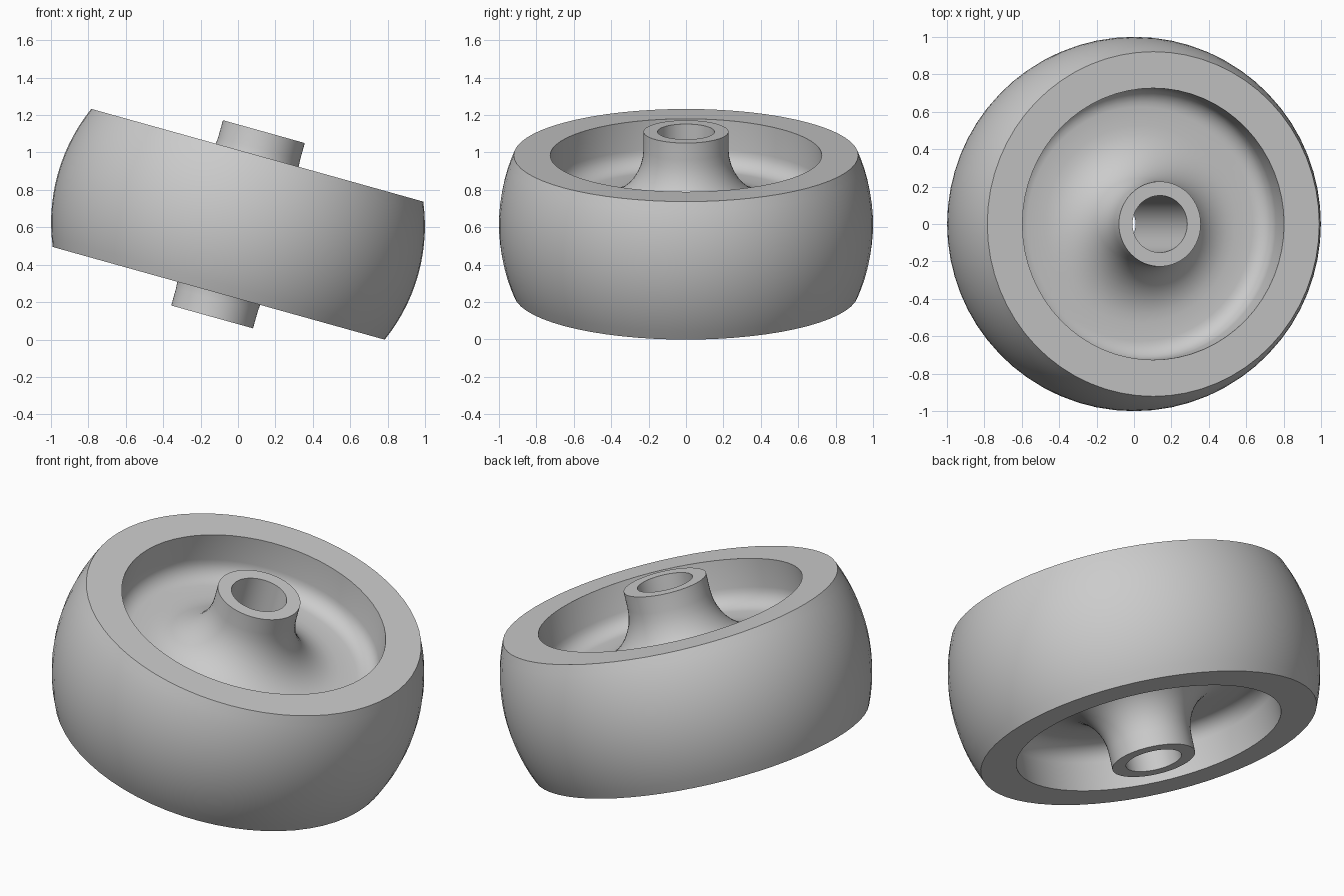
import bpy
import bmesh
from math import cos, sin, pi, radians, asin
from mathutils import Matrix

cube = bpy.data.objects.get("Cube")
if cube:
    bpy.data.objects.remove(cube, do_unlink=True)

TILT = radians(15.6)
CENTRE_Z = 0.616
SEGMENTS = 64

grey = bpy.data.materials.new("plain_grey")
grey.use_nodes = True
colour = (0.6, 0.6, 0.6, 1)
grey.diffuse_color = colour
grey.node_tree.nodes["Principled BSDF"].inputs["Base Color"].default_value = colour


def arc(centre, radius, start, end, steps):
    """Points (radius, height) along a circular arc, angles in radians."""
    return [(centre[0] + radius * cos(start + (end - start) * i / steps),
             centre[1] + radius * sin(start + (end - start) * i / steps))
            for i in range(steps + 1)]


def mirrored(upper):
    """Close an upper half profile with its mirror image below."""
    return upper + [(r, -h) for r, h in reversed(upper)]


def lathe(name, profile):
    """Revolve a closed profile around the tilted axle."""
    bm = bmesh.new()
    rings = [[bm.verts.new((r * cos(2 * pi * s / SEGMENTS),
                            r * sin(2 * pi * s / SEGMENTS), h))
              for r, h in profile] for s in range(SEGMENTS)]
    for s in range(SEGMENTS):
        a, b = rings[s], rings[(s + 1) % SEGMENTS]
        for i in range(len(profile)):
            j = (i + 1) % len(profile)
            bm.faces.new((a[i], b[i], b[j], a[j]))
    bmesh.ops.recalc_face_normals(bm, faces=bm.faces)
    bm.transform(Matrix.Translation((0, 0, CENTRE_Z)) @ Matrix.Rotation(TILT, 4, 'Y'))
    mesh = bpy.data.meshes.new(name)
    bm.to_mesh(mesh)
    bm.free()
    mesh.materials.append(grey)
    obj = bpy.data.objects.new(name, mesh)
    bpy.context.collection.objects.link(obj)
    bpy.ops.object.select_all(action='DESELECT')
    obj.select_set(True)
    bpy.context.view_layer.objects.active = obj
    bpy.ops.object.shade_smooth_by_angle(angle=radians(30))


# Wheel body: crowned tread, flat side faces, dished web and central hub
HALF_WIDTH, RIM, CROWN = 0.383, 0.726, 0.968
HUB, BORE, HUB_TOP, WEB = 0.227, 0.152, 0.514, 0.12
HUB_FILLET, RIM_FILLET = 0.3, 0.1

edge = asin(HALF_WIDTH / CROWN)
tread = arc((1 - CROWN, 0), CROWN, -edge, edge, 14)
rim_fillet = arc((RIM - RIM_FILLET, WEB + RIM_FILLET), RIM_FILLET, 0, -pi / 2, 6)
hub_fillet = arc((HUB + HUB_FILLET, WEB + HUB_FILLET), HUB_FILLET, -pi / 2, -pi, 10)
dish = [(RIM, HALF_WIDTH)] + rim_fillet + hub_fillet + [(HUB, HUB_TOP), (BORE, HUB_TOP)]

lathe("wheel", tread + mirrored(dish))
